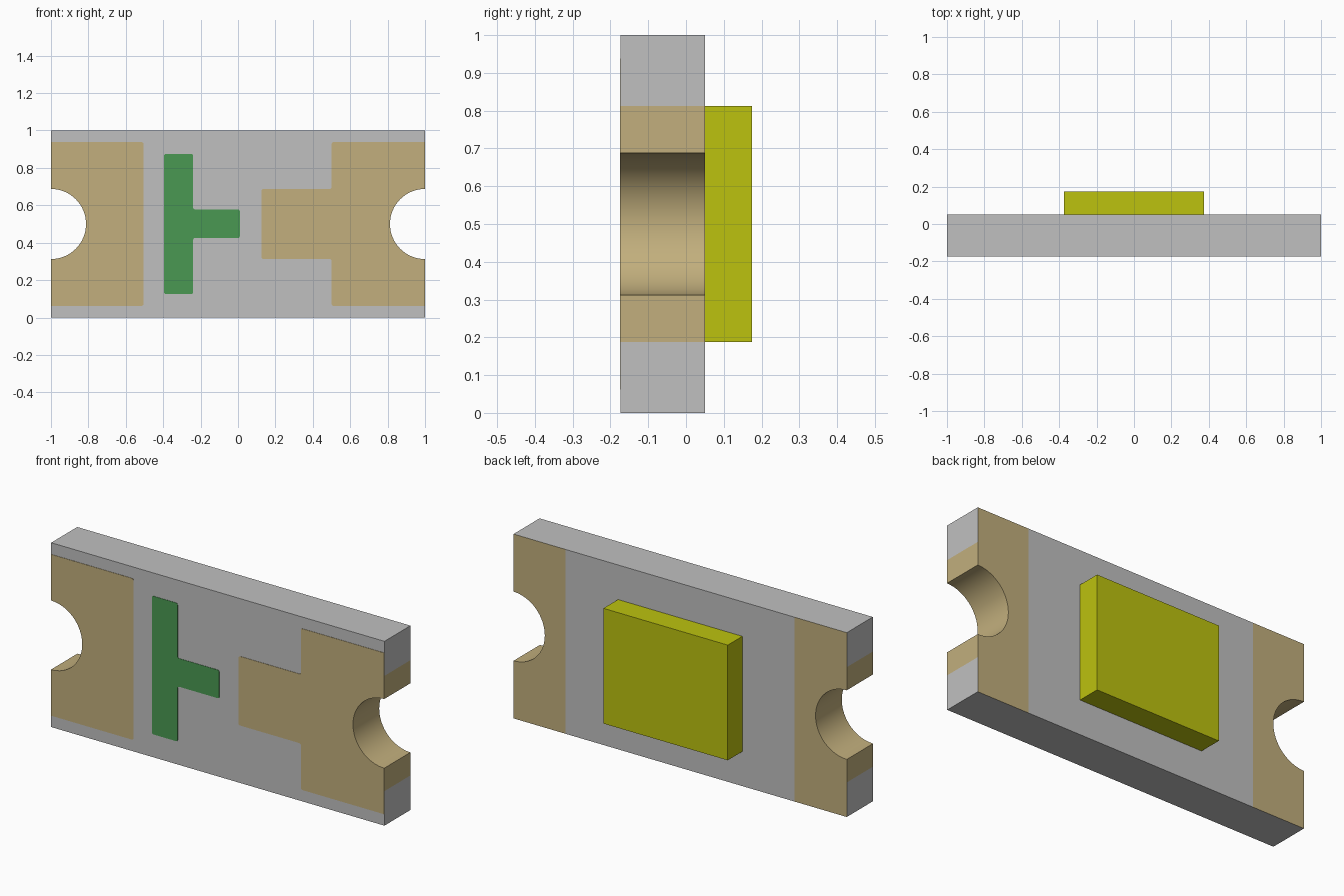
import bpy, bmesh, math
from mathutils import Vector

cube = bpy.data.objects.get("Cube")
if cube:
    bpy.data.objects.remove(cube, do_unlink=True)

FRONT, BACK, LENS_BACK = -0.173, 0.05, 0.175
NOTCH_R, MID_Z, PLATE = 0.1875, 0.5, 0.002


def material(name, srgb):
    lin = [((c / 255 + 0.055) / 1.055) ** 2.4 for c in srgb]
    m = bpy.data.materials.new(name)
    m.use_nodes = True
    m.diffuse_color = (*lin, 1)
    m.node_tree.nodes["Principled BSDF"].inputs["Base Color"].default_value = (*lin, 1)
    return m


GREY = material("board grey", (192, 192, 192))
GOLD = material("pad gold", (194, 175, 125))
GREEN = material("marking green", (74, 153, 82))
YELLOW = material("lens yellow", (188, 194, 15))


def notch(side, n=32):
    """Half-circle bite in one end, listed from top to bottom."""
    return [(side * (1 - NOTCH_R * math.sin(math.pi * i / n)),
             MID_Z + NOTCH_R * math.cos(math.pi * i / n)) for i in range(n + 1)]


def rounded(points, keep_sharp=(), r=0.012, n=4):
    """Round every corner of an outline except those at the given indices."""
    out = []
    for i, p in enumerate(points):
        if i in keep_sharp:
            out.append(p)
            continue
        p, a, b = Vector(p), Vector(points[i - 1]), Vector(points[(i + 1) % len(points)])
        a, b = p + (a - p).normalized() * r, p + (b - p).normalized() * r
        for k in range(n + 1):
            t = k / n
            out.append(tuple(a * (1 - t) ** 2 + p * 2 * t * (1 - t) + b * t * t))
    return out


def extrude(name, outline, y0, y1, mats):
    """Extrude an (x, z) outline along y into a solid."""
    bm = bmesh.new()
    face = bm.faces.new([bm.verts.new((x, y0, z)) for x, z in outline])
    ext = bmesh.ops.extrude_face_region(bm, geom=[face], use_keep_orig=True)
    verts = [g for g in ext["geom"] if isinstance(g, bmesh.types.BMVert)]
    bmesh.ops.translate(bm, verts=verts, vec=(0, y1 - y0, 0))
    bmesh.ops.recalc_face_normals(bm, faces=bm.faces)
    mesh = bpy.data.meshes.new(name)
    bm.to_mesh(mesh)
    bm.free()
    for m in mats:
        mesh.materials.append(m)
    obj = bpy.data.objects.new(name, mesh)
    bpy.context.collection.objects.link(obj)
    return obj


# Board with a half-round bite in each end
board = extrude("board", [(-1, 0), (-1, 1)][::-1][:1] + notch(-1) + [(-1, 0), (1, 0)]
                + notch(1)[::-1] + [(1, 1)], FRONT, BACK, [GREY, GOLD])

# Cut colour borders: back bands, plated end faces and plated bites
bm = bmesh.new()
bm.from_mesh(board.data)
for co, no in (((0.6875, 0, 0), (1, 0, 0)), ((-0.6875, 0, 0), (1, 0, 0)),
               ((0, 0, 0.1875), (0, 0, 1)), ((0, 0, 0.8125), (0, 0, 1))):
    bmesh.ops.bisect_plane(bm, geom=bm.verts[:] + bm.edges[:] + bm.faces[:],
                           plane_co=co, plane_no=no)
bm.normal_update()
for f in bm.faces:
    c, n = f.calc_center_median(), f.normal
    if n.y > 0.9:
        gold = max(abs(v.co.x) for v in f.verts) > 0.7
    else:
        gold = abs(n.y) < 0.1 and 0.1875 < c.z < 0.8125
    f.material_index = int(gold)
bm.to_mesh(board.data)
bm.free()
bpy.context.view_layer.objects.active = board
board.select_set(True)
bpy.ops.object.shade_smooth_by_angle(angle=math.radians(30))
board.select_set(False)

# Front contact pads
bottom, top = 0.0625, 0.9375
bite = notch(-1)
pad = [(-1, top)] + bite + [(-1, bottom), (-0.505, bottom), (-0.505, top)]
last = len(pad) - 1
extrude("right_pad", rounded(pad, range(last - 1)), FRONT - PLATE, FRONT, [GOLD])

pad = [(1, top)] + notch(1) + [(1, bottom), (0.5, bottom), (0.5, 0.3125),
                               (0.125, 0.3125), (0.125, 0.6875), (0.5, 0.6875), (0.5, top)]
last = len(pad) - 1
extrude("left_pad", rounded(pad, range(last - 5)), FRONT - PLATE, FRONT, [GOLD])

# Polarity marking
mark = [(-0.395, 0.125), (-0.24, 0.125), (-0.24, 0.425), (0.01, 0.425),
        (0.01, 0.578), (-0.24, 0.578), (-0.24, 0.875), (-0.395, 0.875)]
extrude("polarity_mark", rounded(mark), FRONT - PLATE, FRONT, [GREEN])

# Lens block on the back
extrude("lens", [(-0.373, 0.1875), (0.373, 0.1875), (0.373, 0.8125), (-0.373, 0.8125)],
        BACK, LENS_BACK, [YELLOW])
